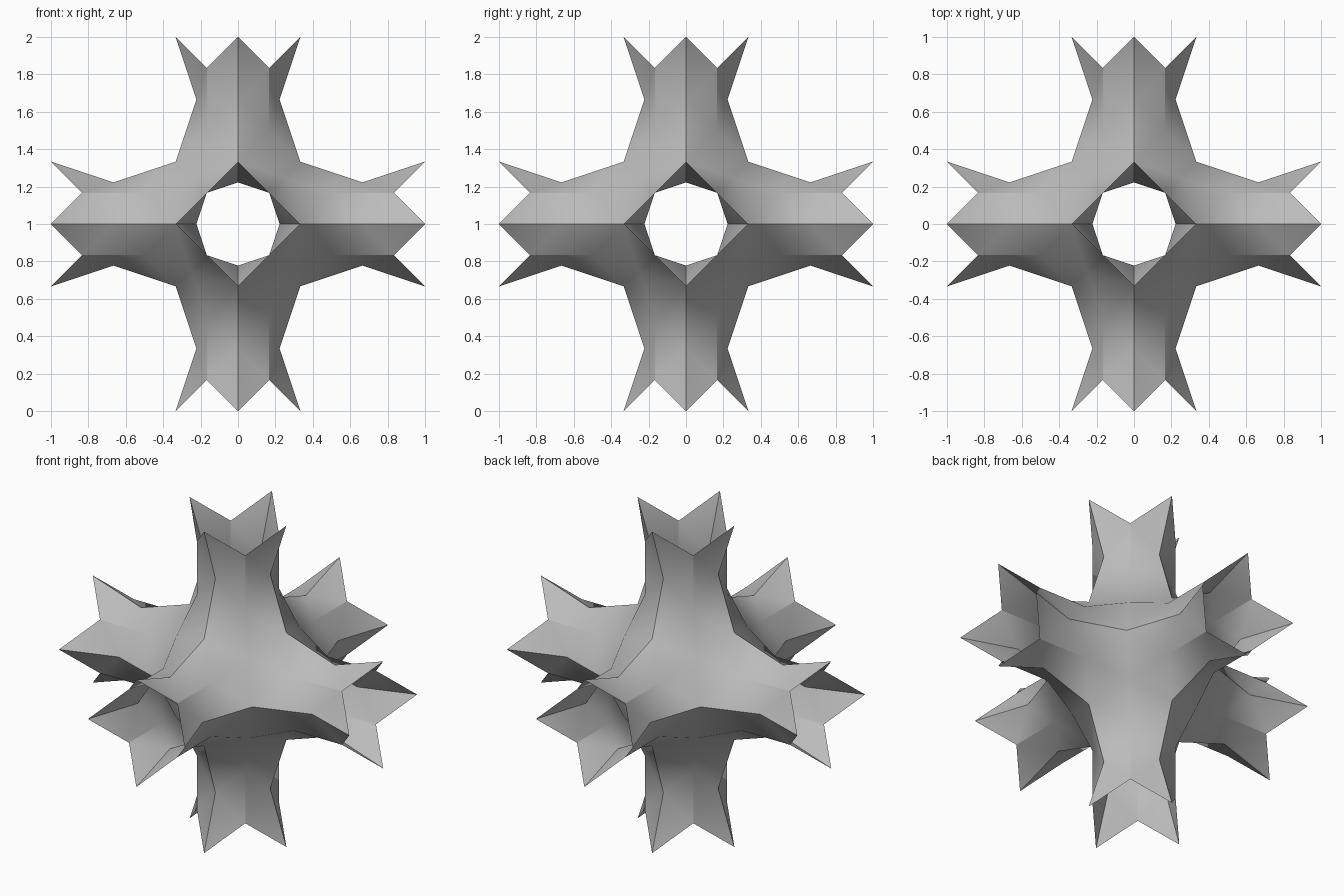
import bpy
import bmesh
import math
from itertools import permutations, product
from mathutils import Matrix, Vector

cube = bpy.data.objects.get("Cube")
if cube:
    bpy.data.objects.remove(cube, do_unlink=True)

# Key points of one wedge of the surface, in twelfths of a half side
UNIT = 1 / 12
corner = Vector((3, 3, 3)) * UNIT        # middle of the body's diagonal patch
saddle = Vector((4, 0, 4)) * UNIT        # ridge between two arms
crease = Vector((2, 2, 6)) * UNIT        # foot of the arm's crease
notch = Vector((2, 2, 10)) * UNIT        # notch in the open arm end
neck = Vector((2.667, 0, 8)) * UNIT      # narrowest part of the arm
spike = Vector((4, 0, 12)) * UNIT        # tip of the flared end
WEDGE = [(corner, crease, saddle), (saddle, crease, neck),
         (crease, notch, neck), (neck, notch, spike)]

# Repeat the wedge by every symmetry of the cube
bm = bmesh.new()
for order in permutations(range(3)):
    for signs in product((1, -1), repeat=3):
        turn = Matrix.Diagonal(signs) @ Matrix([[float(i == j) for j in range(3)] for i in order])
        for triangle in WEDGE:
            points = [turn @ p for p in triangle]
            if turn.determinant() < 0:
                points.reverse()
            bm.faces.new([bm.verts.new(p + Vector((0, 0, 1))) for p in points])
bmesh.ops.remove_doubles(bm, verts=bm.verts[:], dist=0.001)

mesh = bpy.data.meshes.new("six_armed_tube_shell")
bm.to_mesh(mesh)
bm.free()
shell = bpy.data.objects.new("six_armed_tube_shell", mesh)
bpy.context.collection.objects.link(shell)

# One plain grey
grey = bpy.data.materials.new("plain_grey")
grey.use_nodes = True
color = (0.5, 0.5, 0.5, 1)
grey.diffuse_color = color
grey.node_tree.nodes["Principled BSDF"].inputs["Base Color"].default_value = color
mesh.materials.append(grey)

# Soft patches with sharp ridges
bpy.context.view_layer.objects.active = shell
shell.select_set(True)
bpy.ops.object.shade_smooth_by_angle(angle=math.radians(35))
